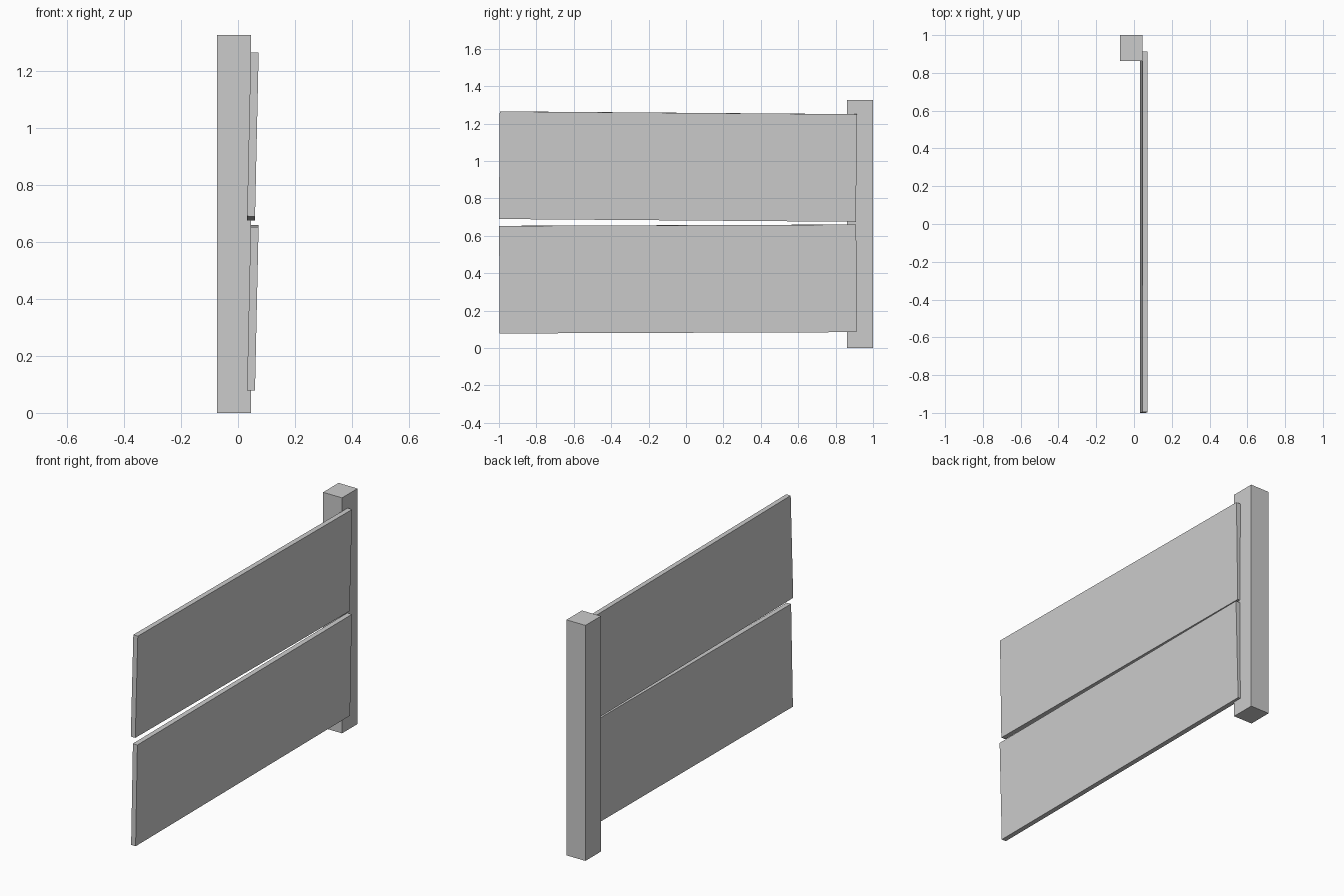
import bpy
from mathutils import Matrix, Vector

if "Cube" in bpy.data.objects:
    bpy.data.objects.remove(bpy.data.objects["Cube"])


def box(name, center, size, roll=0.0, tilt=0.0):
    """Box with a slight sag (roll, about x) and lean (tilt, about y)."""
    bpy.ops.mesh.primitive_cube_add(size=1)
    ob = bpy.context.object
    ob.name = name
    ob.data.transform(Matrix.Diagonal(Vector((*size, 1))))
    ob.location = center
    ob.rotation_euler = (roll, tilt, 0)
    return ob


# Upright square post at the back end
box("fence_post", (-0.014, 0.931, 0.6635), (0.118, 0.138, 1.327))

# Two wide boards, each leaning outward and slightly off level
for name, z, roll in (("lower_board", 0.369, 0.0037),
                      ("upper_board", 0.970, -0.0078)):
    box(name, (0.052, -0.0435, z), (0.028, 1.909, 0.575), roll, 0.022)
